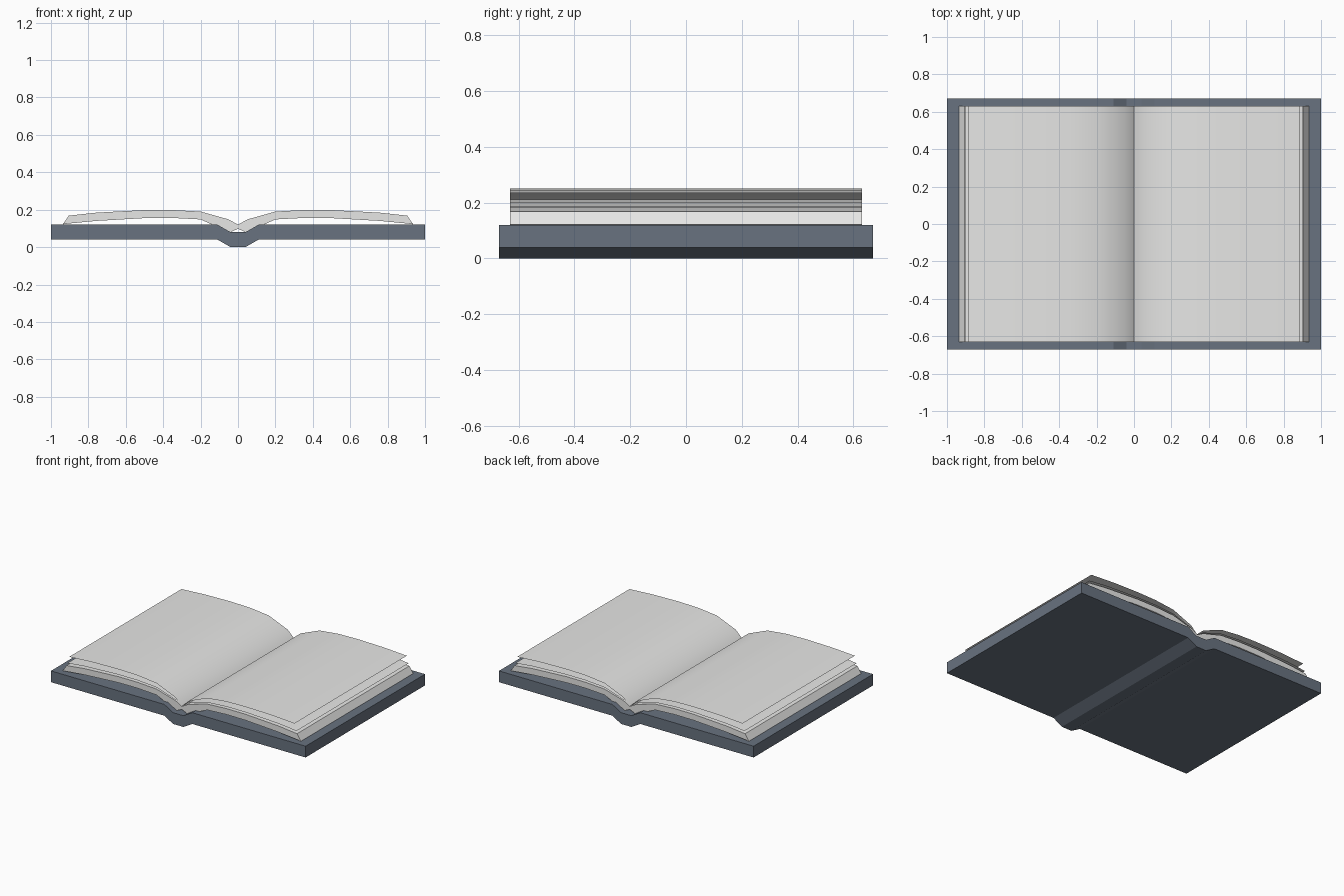
import bpy, bmesh

if "Cube" in bpy.data.objects:
    bpy.data.objects.remove(bpy.data.objects["Cube"])

def material(name, rgb):
    m = bpy.data.materials.new(name)
    m.diffuse_color = (*rgb, 1)
    m.use_nodes = True
    m.node_tree.nodes["Principled BSDF"].inputs["Base Color"].default_value = m.diffuse_color
    return m

COVER = material("slate cover", (0.14, 0.17, 0.215))
PAPER = material("paper", (0.8, 0.8, 0.79))

def mirrored(half):
    """Full left-to-right profile from its right half (first point on the axis or beside it)."""
    left = [(-x, z) for x, z in reversed(half) if x > 0]
    return left + half

def make_object(name, bm, mat, smooth):
    bmesh.ops.recalc_face_normals(bm, faces=bm.faces)
    me = bpy.data.meshes.new(name)
    bm.to_mesh(me)
    bm.free()
    me.materials.append(mat)
    ob = bpy.data.objects.new(name, me)
    bpy.context.collection.objects.link(ob)
    if smooth:
        bpy.ops.object.select_all(action='DESELECT')
        ob.select_set(True)
        bpy.context.view_layer.objects.active = ob
        bpy.ops.object.shade_smooth_by_angle(angle=0.5)
    return ob

def slab(name, top, bottom, depth, mat, smooth=False):
    """Closed band between two profiles with equal point counts, extruded along y."""
    bm = bmesh.new()
    rows = [[bm.verts.new((x, y, z)) for x, z in prof]
            for prof, y in ((top, -depth), (top, depth), (bottom, depth), (bottom, -depth))]
    n = len(top)
    for k in range(4):
        a, b = rows[k], rows[(k + 1) % 4]
        for i in range(n - 1):
            bm.faces.new((a[i], a[i + 1], b[i + 1], b[i]))
    for i in (0, n - 1):
        bm.faces.new([r[i] for r in rows])
    bmesh.ops.remove_doubles(bm, verts=bm.verts, dist=1e-5)
    return make_object(name, bm, mat, smooth)

def sheet(name, profile, depth, mat):
    """Single loose page, a thin open surface."""
    bm = bmesh.new()
    a = [bm.verts.new((x, -depth, z)) for x, z in profile]
    b = [bm.verts.new((x, depth, z)) for x, z in profile]
    for i in range(len(a) - 1):
        bm.faces.new((a[i], a[i + 1], b[i + 1], b[i]))
    ob = make_object(name, bm, mat, True)
    if ob.data.polygons[0].normal.z < 0:
        ob.data.flip_normals()

# Hard cover with dropped spine
slab("cover",
     mirrored([(0.04, 0.08), (0.11, 0.12), (1.0, 0.12)]),
     mirrored([(0.04, 0.0), (0.11, 0.04), (1.0, 0.04)]), 0.67, COVER)

# Arched page block
slab("page_block",
     mirrored([(0, 0.12), (0.05, 0.148), (0.2, 0.19), (0.35, 0.198), (0.5, 0.198),
               (0.76, 0.184), (0.905, 0.168), (0.935, 0.124)]),
     mirrored([(0, 0.098), (0.045, 0.078), (0.2, 0.148), (0.35, 0.156), (0.5, 0.155),
               (0.76, 0.14), (0.905, 0.126), (0.935, 0.122)]), 0.63, PAPER, True)

# Loose pages on each side
lower = [(0, 0.12), (0.05, 0.155), (0.2, 0.202), (0.35, 0.212), (0.5, 0.212),
         (0.76, 0.201), (0.9, 0.186)]
upper = [(0, 0.12), (0.05, 0.17), (0.2, 0.231), (0.35, 0.247), (0.5, 0.25),
         (0.7, 0.246), (0.885, 0.235)]
for label, prof in (("lower", lower), ("upper", upper)):
    for side, s in (("left", -1), ("right", 1)):
        sheet(f"{label}_page_{side}", [(s * x, z) for x, z in prof], 0.63, PAPER)
